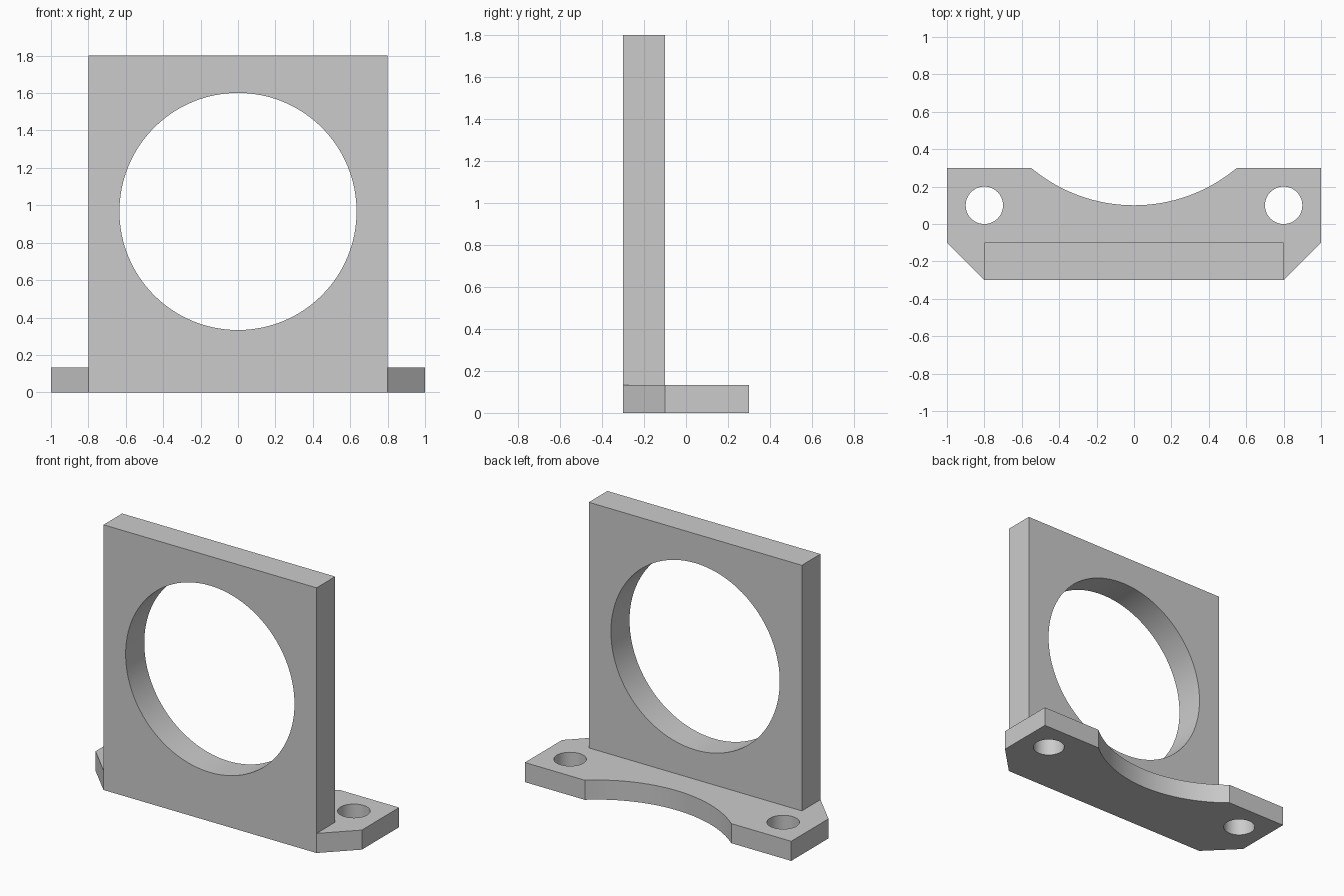
import bpy, bmesh, math
from mathutils import Matrix

if "Cube" in bpy.data.objects:
    bpy.data.objects.remove(bpy.data.objects["Cube"], do_unlink=True)

# Main dimensions
FRONT, BACK = -0.3, 0.3
PLATE_BACK = -0.1
PLATE_HALF = 0.8
BASE_TOP = 0.133
HEIGHT = 1.8

grey = bpy.data.materials.new("plain grey")
grey.use_nodes = True
colour = (0.6, 0.6, 0.6, 1)
grey.diffuse_color = colour
grey.node_tree.nodes["Principled BSDF"].inputs["Base Color"].default_value = colour


def add_object(name, bm):
    bmesh.ops.recalc_face_normals(bm, faces=bm.faces)
    mesh = bpy.data.meshes.new(name)
    bm.to_mesh(mesh)
    bm.free()
    mesh.materials.append(grey)
    obj = bpy.data.objects.new(name, mesh)
    bpy.context.collection.objects.link(obj)
    return obj


def prism(name, outline, bottom, top):
    """Extrude a plan outline upwards."""
    bm = bmesh.new()
    face = bm.faces.new([bm.verts.new((x, y, bottom)) for x, y in outline])
    result = bmesh.ops.extrude_face_region(bm, geom=[face])
    verts = [v for v in result["geom"] if isinstance(v, bmesh.types.BMVert)]
    bmesh.ops.translate(bm, verts=verts, vec=(0, 0, top - bottom))
    return add_object(name, bm)


def cylinder(name, centre, radius, depth, along_y=False, sides=96):
    matrix = Matrix.Translation(centre)
    if along_y:
        matrix = matrix @ Matrix.Rotation(math.pi / 2, 4, "X")
    bm = bmesh.new()
    bmesh.ops.create_cone(bm, cap_ends=True, segments=sides, radius1=radius,
                          radius2=radius, depth=depth, matrix=matrix)
    return add_object(name, bm)


def combine(target, other, operation):
    """Apply a boolean and remove the helper solid."""
    mod = target.modifiers.new(operation.lower(), "BOOLEAN")
    mod.operation, mod.solver, mod.object = operation, "EXACT", other
    bpy.context.view_layer.objects.active = target
    bpy.ops.object.modifier_apply(modifier=mod.name)
    bpy.data.objects.remove(other, do_unlink=True)


# Base flange: chamfered front corners and a curved relief along the back
relief_half, relief_depth = 0.55, 0.2
radius = (relief_half ** 2 + relief_depth ** 2) / (2 * relief_depth)
centre_y = BACK - relief_depth + radius
sweep = math.asin(relief_half / radius)
steps = 32
arc = []
for i in range(steps + 1):
    a = sweep * (1 - 2 * i / steps)
    arc.append((radius * math.sin(a), centre_y - radius * math.cos(a)))
outline = [(-1, BACK), (-1, PLATE_BACK), (-PLATE_HALF, FRONT),
           (PLATE_HALF, FRONT), (1, PLATE_BACK), (1, BACK)] + arc
bracket = prism("mounting_bracket", outline, 0, BASE_TOP)

# Upright plate, joined to the flange
plate_outline = [(-PLATE_HALF, FRONT), (PLATE_HALF, FRONT),
                 (PLATE_HALF, PLATE_BACK), (-PLATE_HALF, PLATE_BACK)]
combine(bracket, prism("upright_plate", plate_outline, 0, HEIGHT), "UNION")

# Large round opening through the plate
combine(bracket, cylinder("opening_cutter", (0, -0.2, 0.967), 0.634, 0.5, True),
        "DIFFERENCE")

# Bolt holes, one in each ear
for side in (-1, 1):
    combine(bracket, cylinder("bolt_cutter", (side * 0.8, 0.1, 0.07), 0.1, 0.5, sides=48),
            "DIFFERENCE")

# Smooth the round walls, keep the corners crisp
bpy.ops.object.select_all(action="DESELECT")
bracket.select_set(True)
bpy.context.view_layer.objects.active = bracket
bpy.ops.object.shade_smooth_by_angle(angle=math.radians(25))
